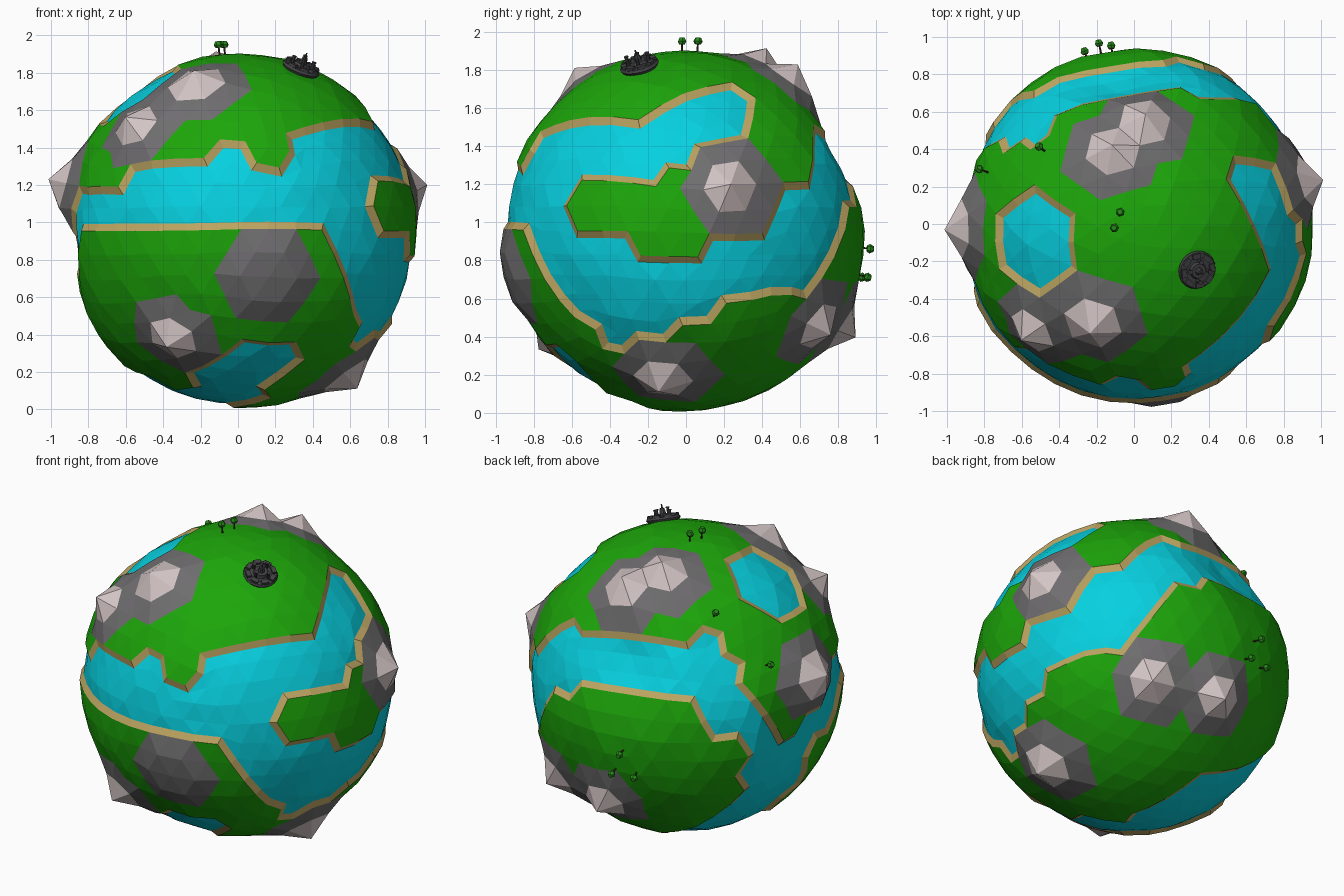
import bpy, bmesh, random
from math import sin, cos, pi, radians, exp
from mathutils import Vector, Matrix

if "Cube" in bpy.data.objects:
    bpy.data.objects.remove(bpy.data.objects["Cube"])

random.seed(4)
CENTRE = Vector((0.01, -0.01, 0.955))
LAND_R, WATER_DEPTH = 0.95, 0.022


def material(name, rgb):
    m = bpy.data.materials.new(name)
    m.diffuse_color = (*rgb, 1)
    m.use_nodes = True
    m.node_tree.nodes["Principled BSDF"].inputs["Base Color"].default_value = m.diffuse_color
    return m


GRASS = material("grass", (0.012, 0.38, 0.003))
WATER = material("water", (0.002, 0.63, 0.74))
SAND = material("sand", (0.50, 0.37, 0.12))
ROCK = material("rock", (0.16, 0.155, 0.16))
SNOW = material("snow", (0.66, 0.56, 0.56))
METAL = material("dark_metal", (0.055, 0.055, 0.06))
BARK = material("bark", (0.05, 0.025, 0.01))
LEAF = material("leaf", (0.02, 0.25, 0.01))


def finish(bm, name, mats, matrix=Matrix.Identity(4)):
    mesh = bpy.data.meshes.new(name)
    bm.to_mesh(mesh)
    bm.free()
    for m in mats:
        mesh.materials.append(m)
    ob = bpy.data.objects.new(name, mesh)
    ob.matrix_world = matrix
    bpy.context.collection.objects.link(ob)
    return ob


# Drawing planes: azimuth, elevation, height of the planet centre on that plane
VIEWS = {"front": (0, 0, 0.955), "right": (90, 0, 0.955), "back": (215, 24, 0), "below": (135, -35, 0)}

# Rough water outlines; the triangles of the sphere snap them to the final shoreline
OUTLINES = [
    # front channel and the lake under it
    ("front", [(-1, 1.2), (-.62, 1.2), (-.58, 1.33), (-.2, 1.33), (-.03, 1.47), (.1, 1.29), (.34, 1.29),
               (.36, 1.53), (.55, .66), (.37, 1.03), (-.45, 1.03), (-1, .9)]),
    ("front", [(-.27, .13), (0, .34), (.38, .37), (.1, 0)]),
    # channel around the island on the right
    ("right", [(-.85, 1.28), (-.71, 1.53), (-.28, 1.53), (.22, 1.75), (.36, 1.63), (.3, 1.4), (-.07, 1.25),
               (-.72, 1.28), (-.63, .85), (.22, .85), (.3, .97), (.66, 1.05), (.71, 1.5), (.81, .97),
               (.68, .65), (.36, .65), (-.14, .46), (-.3, .35), (-.46, .56), (-.70, .56), (-.85, .9)]),
    # back and left channel
    ("back", [(-.96, .19), (-.70, .30), (.23, .25), (.63, -.38), (.84, -.26), (.86, .1), (1.1, .1), (.5, -1),
              (.1, -.95), (.40, -.57), (0, -.02), (-.34, -.18), (-.6, .02), (-.93, -.27)]),
    # back right and underside channels
    ("below", [(-.96, .1), (-.4, .48), (-.25, .64), (0, .66), (.15, .86), (.7, .8), (.43, .65), (.06, .22),
               (-.41, .18), (-.72, -.44)]),
    ("below", [(-.25, -.93), (.05, -.76), (.40, -.57), (1, -.42), (.8, -.64), (.36, -.9), (0, -1)]),
]


def inside(x, y, poly):
    hit = False
    for (x1, y1), (x2, y2) in zip(poly, poly[1:] + poly[:1]):
        if (y1 > y) != (y2 > y) and x < x1 + (y - y1) * (x2 - x1) / (y2 - y1):
            hit = not hit
    return hit


def is_water(p):
    for name, poly in OUTLINES:
        az, el, lift = VIEWS[name]
        a, e = radians(az), radians(el)
        right = Vector((cos(a), sin(a), 0))
        view = Vector((sin(a) * cos(e), -cos(a) * cos(e), sin(e)))
        if p.dot(view) > 0.1 and inside(p.dot(right), p.dot(view.cross(right)) + lift, poly):
            return True
    return False


def nearest(n):
    return max(bm.verts, key=lambda v: v.co.normalized().dot(n))


# Planet: sphere whose grid is eased so that mountains and the top lake sit in place
PEAKS = [(-.22, -.52, .78), (-.56, -.56, .56), (-1, -.02, .27), (.98, .24, .24), (-.11, .43, .9),
         (.05, .58, .85), (-.36, -.7, -.57), (.61, -.13, -.82), (.44, .71, -.5), (.02, .87, -.54)]
HILL, LAKE = (.16, -.95, -.25), (-.58, -.1, .72)
SPOTS = [Vector(d).normalized() for d in PEAKS + [HILL, LAKE]]
DENTS = [((-.1, .77, .42), .085), ((-.85, .05, -.1), .08), ((-.6, .45, .45), .04)]


def land_radius(n):
    return LAND_R - sum(a * exp(-(n - Vector(d).normalized()).length_squared / 0.09) for d, a in DENTS)


bm = bmesh.new()
bmesh.ops.create_icosphere(bm, subdivisions=4, radius=1)
mids = [nearest(n) for n in SPOTS]
for mid, n in zip(mids, SPOTS):
    old = mid.co.copy()
    for v in bm.verts:
        v.co = (v.co + (n - old) * exp(-(v.co - old).length_squared / 0.1)).normalized()
water = {f for f in bm.faces if is_water(f.calc_center_median() * 0.955)}
for v in bm.verts:
    v.co *= land_radius(v.co) * random.uniform(0.995, 1.005)

# Mountains: a raised peak with a snow cap and a rock ring; the hill is flat and bare
snow, rock, lifts = set(), set(), []
for i, mid in enumerate(mids):
    ring = [e.other_vert(mid) for e in mid.link_edges]
    faces = {f for v in ring for f in v.link_faces}
    if i == len(PEAKS) + 1:
        lake = faces
        continue
    rock |= faces
    if i < len(PEAKS):
        snow.update(mid.link_faces)
    lifts += [(v, 0.978) for v in ring] + [(mid, 1.06 if i < len(PEAKS) else 0.98)]
for v, r in lifts:
    if v.co.length < r:
        v.co = v.co.normalized() * r
water -= rock


# Tidy single-triangle spikes on the shoreline
def spikes(inner):
    return {f for f in bm.faces if f not in rock and (f in water) == inner and
            sum((g in water) != inner for e in f.edges for g in e.link_faces if g is not f) >= 2}


for step in range(3):
    water |= spikes(False)
    water -= spikes(True)
water |= lake - rock

for f in bm.faces:
    f.material_index = 4 if f in snow else 3 if f in rock else 1 if f in water else 0

# Sandy shore: inset the water and sink it
shore = bmesh.ops.inset_region(bm, faces=list(water), thickness=0.039,
                               use_boundary=True, use_even_offset=True)["faces"]
for f in shore:
    f.material_index = 2
for v in {v for f in bm.faces if f.material_index == 1 for v in f.verts}:
    v.co -= v.co.normalized() * WATER_DEPTH
finish(bm, "planet", [GRASS, WATER, SAND, ROCK, SNOW], Matrix.Translation(CENTRE))


def stand(d, sink):
    n = Vector(d).normalized()
    return Matrix.Translation(CENTRE + n * (land_radius(n) - sink)) @ n.to_track_quat('Z', 'Y').to_matrix().to_4x4()


def post(bm, x, y, z, r1, r2, h, sides, mat=0):
    res = bmesh.ops.create_cone(bm, cap_ends=True, segments=sides, radius1=r1, radius2=r2, depth=h,
                                matrix=Matrix.Translation((x, y, z + h / 2)))
    for f in {f for v in res["verts"] for f in v.link_faces}:
        f.material_index = mat


# Trees: thin trunk and a faceted crown
for d in [(-.11, -.01, .95), (-.08, .07, .95), (-.5, .41, .70), (-.8, .29, .40),
          (-.19, .94, -.09), (-.13, .95, -.24), (-.27, .92, -.24)]:
    bm = bmesh.new()
    post(bm, 0, 0, -0.01, 0.006, 0.005, 0.06, 5, 0)
    post(bm, 0, 0, 0.042, 0.016, 0.025, 0.015, 6, 1)
    post(bm, 0, 0, 0.057, 0.025, 0.015, 0.020, 6, 1)
    finish(bm, "tree", [BARK, LEAF], stand(d, 0.006))

# Station: round platform, rim blocks, hub and towers
SITE = stand((.32, -.23, .85), 0.013)
bm = bmesh.new()
post(bm, 0, 0, -0.01, 0.085, 0.105, 0.03, 20)
post(bm, 0, 0, 0.02, 0.105, 0.098, 0.012, 20)
finish(bm, "station_platform", [METAL], SITE)

bm = bmesh.new()
for i in range(8):
    turn = Matrix.Rotation(i * pi / 4, 4, 'Z')
    bmesh.ops.create_cube(bm, size=1, matrix=turn @ Matrix.Translation((0.08, 0, 0.038))
                          @ Matrix.Diagonal((0.028, 0.045, 0.018, 1)))
finish(bm, "station_rim_blocks", [METAL], SITE)

bm = bmesh.new()
post(bm, 0, 0, 0.03, 0.048, 0.040, 0.022, 12)
post(bm, 0, 0, 0.05, 0.022, 0.014, 0.035, 8)
post(bm, 0, 0, 0.085, 0.006, 0.004, 0.025, 6)
for i, h in enumerate((.045, .035, .05, .04)):
    x, y = 0.055 * cos(i * pi / 2 + 0.6), 0.055 * sin(i * pi / 2 + 0.6)
    post(bm, x, y, 0.03, 0.010, 0.008, h, 8)
    post(bm, x, y, 0.03 + h, 0.012, 0.012, 0.008, 8)
finish(bm, "station_towers", [METAL], SITE)
